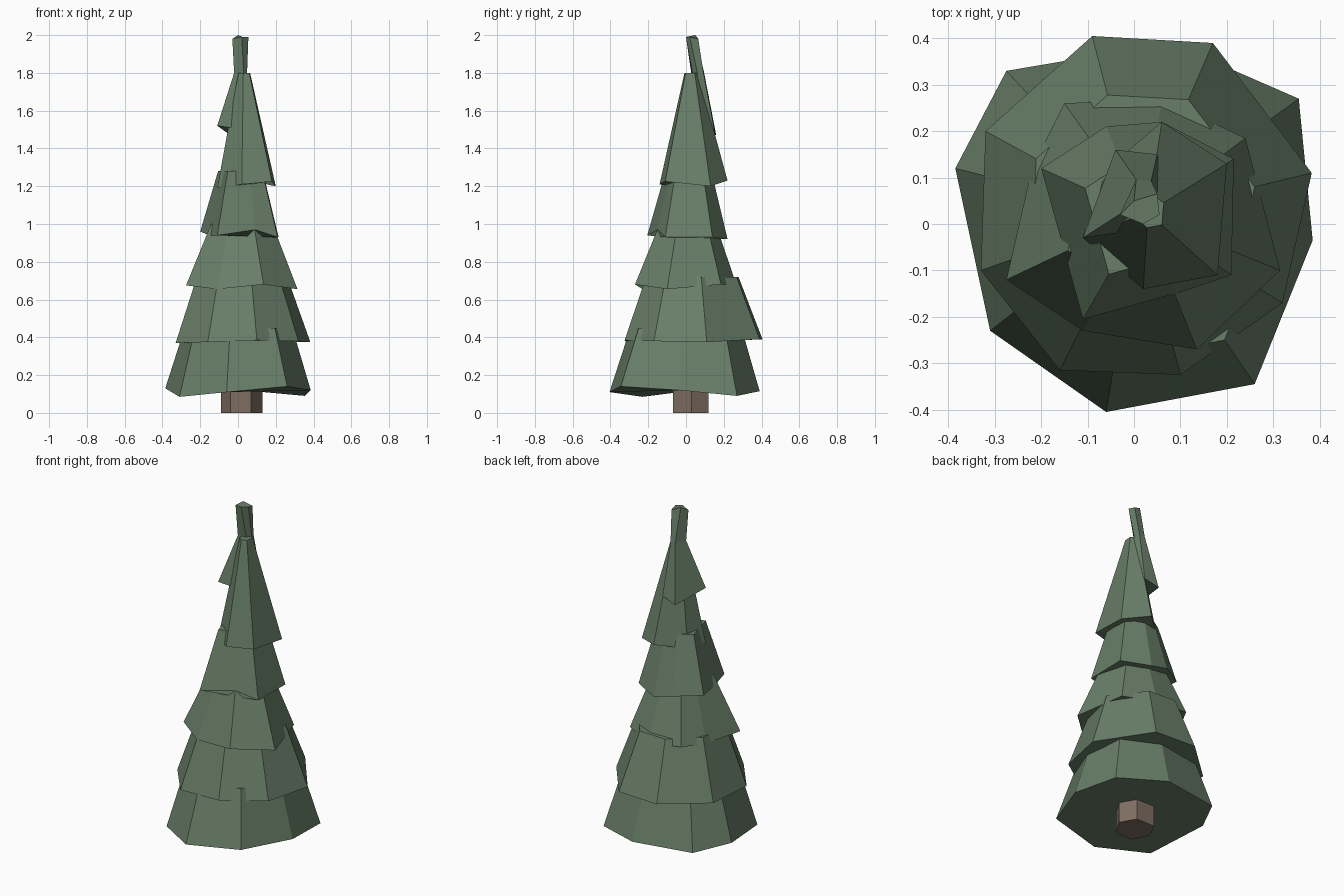
import bpy, bmesh


def material(name, rgb):
    m = bpy.data.materials.new(name)
    m.diffuse_color = (*rgb, 1)
    return m


GREEN = material("foliage_green", (0.14, 0.21, 0.14))
BROWN = material("bark_brown", (0.21, 0.155, 0.12))


def loft(name, lower, upper, mat):
    """Closed flat-faced solid between two rings of equal length."""
    bm = bmesh.new()
    a = [bm.verts.new(p) for p in lower]
    b = [bm.verts.new(p) for p in upper]
    n = len(a)
    for i in range(n):
        j = (i + 1) % n
        bm.faces.new((a[i], a[j], b[j], b[i]))
    bm.faces.new(a[::-1])
    bm.faces.new(b)
    bmesh.ops.recalc_face_normals(bm, faces=bm.faces)
    me = bpy.data.meshes.new(name)
    bm.to_mesh(me)
    bm.free()
    me.materials.append(mat)
    ob = bpy.data.objects.new(name, me)
    bpy.context.collection.objects.link(ob)


def skirt(name, rim, centre, top, scale):
    """Ragged branch tier tapering from its rim toward a centre."""
    cx, cy = centre
    upper = [(cx + (x - cx) * scale, cy + (y - cy) * scale, top) for x, y, z in rim]
    loft(name, rim, upper, GREEN)
    return upper


# Six-sided trunk
foot = [(-.09, .03), (-.04, -.07), (.07, -.07), (.13, .03), (.08, .12), (-.04, .12)]
loft("trunk", [(x, y, 0) for x, y in foot], [(x, y, .2) for x, y in foot], BROWN)

# Branch tiers, bottom to top
skirt("branch_tier_1", [
    (-.385, .12, .13), (-.31, -.23, .085), (-.06, -.405, .11), (.26, -.345, .14),
    (.385, -.035, .12), (.355, .27, .09), (.08, .39, .115), (-.275, .33, .12)],
    (.01, .02), .45, .74)
skirt("branch_tier_2", [
    (-.33, -.10, .37), (-.16, -.315, .375), (.10, -.325, .385), (.32, -.17, .38),
    (.383, .11, .375), (.17, .39, .39), (-.09, .405, .39), (-.32, .20, .38)],
    (.01, .02), .72, .67)
skirt("branch_tier_3", [
    (-.275, -.12, .675), (-.11, -.23, .655), (.135, -.27, .68), (.315, -.10, .655),
    (.24, .185, .68), (.06, .27, .67), (-.15, .26, .69), (-.22, .12, .68)],
    (.02, .02), 1.0, .55)
skirt("branch_tier_4", [
    (-.20, .12, .96), (-.15, -.06, .94), (-.11, -.205, .94), (.09, -.15, .97),
    (.21, -.11, .93), (.215, .14, .93), (.06, .22, .92), (-.06, .21, .95)],
    (.02, .02), 1.28, .57)
skirt("branch_tier_5", [
    (-.11, -.03, 1.19), (.02, -.14, 1.21), (.18, -.11, 1.225), (.20, .13, 1.2),
    (.06, .22, 1.23), (-.08, .10, 1.2)],
    (.03, .025), 1.8, .2)
crown = skirt("branch_tier_6", [
    (-.11, -.03, 1.52), (.03, -.01, 1.5), (.08, .06, 1.49), (.05, .15, 1.5),
    (-.04, .16, 1.47)],
    (.03, .06), 1.8, .36)

# Ragged blunt tip
loft("tree_tip", crown,
     [(-.03, .02, 1.98), (.02, .0, 1.99), (.055, .02, 1.99), (.05, .065, 1.98),
      (.0, .05, 2.0)], GREEN)
